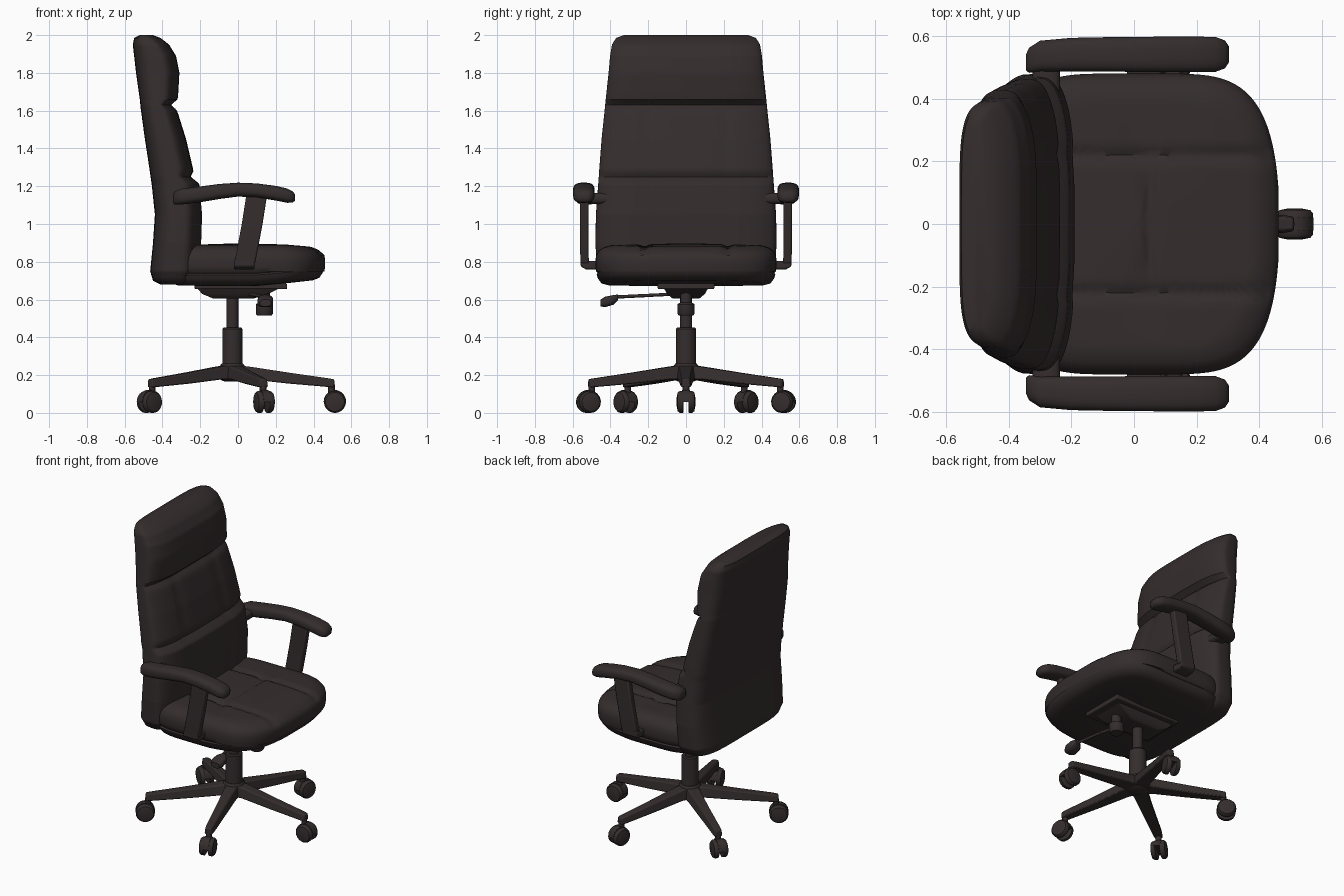
import bpy, bmesh
from math import sin, cos, pi, exp, radians
from mathutils import Vector, Matrix

cube = bpy.data.objects.get("Cube")
if cube:
    bpy.data.objects.remove(cube, do_unlink=True)

dark = bpy.data.materials.new("dark_brown_leather")
dark.use_nodes = True
colour = (0.035, 0.026, 0.027, 1)
dark.diffuse_color = colour
bsdf = dark.node_tree.nodes["Principled BSDF"]
bsdf.inputs["Base Color"].default_value = colour
bsdf.inputs["Roughness"].default_value = 0.6


def loft(name, rings, angle=40, bevel=0):
    """Skin a list of equal-length vertex rings and cap both ends."""
    bm = bmesh.new()
    rows = [[bm.verts.new(p) for p in ring] for ring in rings]
    n = len(rows[0])
    for a, b in zip(rows, rows[1:]):
        for i in range(n):
            j = (i + 1) % n
            bm.faces.new((a[i], a[j], b[j], b[i]))
    bm.faces.new(rows[0])
    bm.faces.new(rows[-1])
    bmesh.ops.recalc_face_normals(bm, faces=bm.faces)
    mesh = bpy.data.meshes.new(name)
    bm.to_mesh(mesh)
    bm.free()
    obj = bpy.data.objects.new(name, mesh)
    bpy.context.collection.objects.link(obj)
    mesh.materials.append(dark)
    if bevel:
        mod = obj.modifiers.new("soft_edges", "BEVEL")
        mod.width, mod.segments = bevel, 2
    bpy.ops.object.select_all(action="DESELECT")
    obj.select_set(True)
    bpy.context.view_layer.objects.active = obj
    bpy.ops.object.shade_smooth_by_angle(angle=radians(angle))
    return obj


def oval(n, power):
    """Unit superellipse points; a high power is closer to a square."""
    def f(v):
        return (1 if v > 0 else -1) * abs(v) ** (2 / power)
    return [(f(cos(2 * pi * (i + .5) / n)), f(sin(2 * pi * (i + .5) / n))) for i in range(n)]


def turned(name, profile, centre=(0, 0, 0), axis=(0, 0, 1), n=24):
    """Solid of revolution from (radius, height) pairs."""
    rot = Vector((0, 0, 1)).rotation_difference(Vector(axis)).to_matrix()
    c = Vector(centre)
    return loft(name, [[c + rot @ Vector((r * u, r * v, h)) for u, v in oval(n, 2)]
                       for r, h in profile])


def groove(d, width):
    return exp(-(d / width) ** 2)


def lerp_keys(keys, z):
    for a, b in zip(keys, keys[1:]):
        if z <= b[0]:
            t = (z - a[0]) / (b[0] - a[0])
            return [p + (q - p) * t for p, q in zip(a, b)]
    return keys[-1]


# Backrest: height, rear x, front x, half width
back_keys = [(.68, -.41, -.26, .40), (.70, -.45, -.22, .44), (.75, -.465, -.20, .47),
             (.9, -.45, -.195, .48), (1.05, -.44, -.19, .477), (1.21, -.457, -.205, .465),
             (1.25, -.463, -.232, .462), (1.28, -.467, -.235, .46), (1.45, -.493, -.275, .447),
             (1.61, -.515, -.325, .43), (1.63, -.517, -.335, .428), (1.66, -.52, -.318, .425),
             (1.8, -.54, -.31, .41), (1.89, -.55, -.328, .402), (1.95, -.557, -.365, .392),
             (1.985, -.55, -.41, .37), (2.0, -.52, -.45, .33)]
levels = sorted({k[0] for k in back_keys} | {.72 + i * .02 for i in range(63)})
rings = []
for z in levels:
    _, xb, xf, w = lerp_keys(back_keys, z)
    ring = []
    for u, v in oval(96, 5):
        y = v * w * (1 - .12 * max(0, -u) ** 2)
        x = (xb + xf) / 2 + u * (xf - xb) / 2
        if u > 0:
            pinch = .018 * (groove(z - 1.63, .02) + groove(z - 1.25, .018))
            if .85 < z < 1.63:
                pinch += .010 * groove(abs(y) - .21, .02)
            x -= u * (pinch + .035 * v ** 4)
        ring.append((x, y, z))
    rings.append(ring)
loft("backrest", rings, 50)

# Seat cushion: scale, height pairs from underside to crown, with a piping groove
seat_profile = [(.05, .675), (.5, .672), (.85, .675), (.93, .685), (.97, .71), (.985, .73),
                (.968, .738), (.99, .748), (1, .775), (1, .81), (.99, .835), (.965, .858),
                (.92, .874), (.86, .884)]
seat_profile += [(.82 - .04 * i, .888 + .0005 * i) for i in range(20)] + [(.02, .898)]
rings = []
for s, h in seat_profile:
    ring = []
    for u, v in oval(128, 5):
        y = s * v * .48
        x = s * u * .385 + .01
        if u > 0:
            x += s * .07 * u * (1 - v * v)
        z = h
        if h > .85:
            z -= .014 * (groove(abs(y) - .22, .018) + groove(x - .05, .018))
            z -= .06 * max(0, x - .25)
        elif h < .74:
            z += .09 * max(0, x - .1)
        ring.append((x, y, z))
    rings.append(ring)
loft("seat_cushion", rings, 50)

# Armrests: x, z, half height, half width, sideways offset
arm_keys = [(-.345, 1.135, .02, .025, .515), (-.335, 1.137, .035, .04, .522),
            (-.30, 1.145, .042, .05, .535), (-.2, 1.157, .042, .054, .54),
            (-.1, 1.172, .04, .055, .541), (0, 1.182, .037, .056, .541),
            (.1, 1.178, .037, .057, .541), (.2, 1.163, .039, .057, .541),
            (.26, 1.15, .038, .056, .541), (.29, 1.143, .03, .045, .541),
            (.303, 1.14, .015, .025, .541)]
# Arm uprights: centre x, sideways offset, z, tilt of the section
post_keys = [(.10, .538, 1.16), (.075, .538, 1.0), (.045, .538, .84), (.035, .535, .79)]
for side, label in ((1, "left"), (-1, "right")):
    loft(label + "_armrest", [[(x, side * (off + u * hw), z + v * hh) for u, v in oval(24, 2.8)]
                              for x, z, hh, hw, off in arm_keys], 60)
    loft(label + "_arm_upright",
         [[(x + .055 * a, side * (off + .022 * b), z)
           for a, b in ((-1, -1), (1, -1), (1, 1), (-1, 1))] for x, off, z in post_keys],
         30, .008)
    # Foot that turns in under the seat edge
    loft(label + "_arm_foot",
         [[(.033 + .055 * a, side * y, z + .022 * b)
           for a, b in ((-1, -1), (1, -1), (1, 1), (-1, 1))]
          for y, z in ((.44, .782), (.53, .782), (.558, .797))], 30, .008)
    # Bracket joining the armrest to the backrest
    loft(label + "_arm_bracket",
         [[(-.28 + .045 * u, side * y, 1.135 + .03 * v) for u, v in oval(16, 3)]
          for y in (.42, .52)])

# Tilt mechanism under the seat
def slab(name, levels, bevel=.006):
    loft(name, [[(x, y, z) for x, y in ((x0, -w), (x1, -w), (x1, w), (x0, w))]
                for z, x0, x1, w in levels], 30, bevel)


slab("mounting_plate", [(.655, -.23, .26, .15), (.685, -.23, .26, .15)])
slab("tilt_housing", [(.605, -.13, .08, .07), (.63, -.19, .16, .10), (.665, -.22, .23, .12)])
turned("tension_knob", [(.038, .515), (.046, .525), (.046, .575), (.03, .585), (.03, .66)],
       (.14, 0, 0))

# Height lever with a flat paddle
start, bend, end = Vector((.05, -.04, .63)), Vector((.1, -.2, .622)), Vector((.145, -.4, .612))
for i, (a, b) in enumerate(((start, bend), (bend, end))):
    turned("lever_rod_%d" % (i + 1), [(.009, 0), (.009, (b - a).length)], a, b - a, 10)
loft("lever_paddle", [[(.145 + u * r, y, z + v * h) for u, v in oval(16, 3)]
                      for y, r, h, z in ((-.36, .018, .015, .612), (-.385, .04, .026, .598),
                                         (-.43, .042, .028, .587), (-.452, .03, .018, .582))])

# Gas column, sleeve and hub
HUB = Vector((-.03, 0, 0))
turned("gas_column", [(.032, .42), (.032, .64)], HUB)
turned("column_sleeve", [(.053, .22), (.053, .445), (.047, .452)], HUB)
turned("base_hub", [(.04, .165), (.062, .175), (.068, .2), (.066, .25), (.056, .262)], HUB)

# Five legs, each with a twin-wheel caster
leg_keys = [(.02, .052, .175, .253), (.09, .046, .178, .245), (.3, .036, .155, .213),
            (.51, .029, .137, .183), (.54, .024, .135, .178)]
for i in range(5):
    turn = Matrix.Translation(HUB) @ Matrix.Rotation(radians(72 * i), 4, "Z")
    tag = "_%d" % (i + 1)
    loft("base_leg" + tag,
         [[turn @ Vector((r, y, z)) for y, z in ((-w, lo), (w, lo), (w * .75, hi), (-w * .75, hi))]
          for r, w, lo, hi in leg_keys], 30, .007)
    turned("caster_stem" + tag, [(.018, .06), (.018, .15)], turn @ Vector((.525, 0, 0)), n=12)
    axle = turn.to_3x3() @ Vector((0, 1, 0))
    centre = turn @ Vector((.543, 0, .058))
    for side in (-1, 1):
        turned("caster_wheel%s_%s" % (tag, "a" if side > 0 else "b"),
               [(.05, .012), (.058, .016), (.058, .034), (.05, .044), (.025, .049)],
               centre, axle * side, 24)
    # Hood bridging the two wheels
    arc = [(cos(radians(a)), sin(radians(a))) for a in range(0, 181, 20)]
    hood = [(.06 * c, .063 * s) for c, s in arc] + [(-.03, 0), (.03, 0)]
    loft("caster_hood" + tag, [[turn @ Vector((.543 + x, y, .058 + z)) for x, z in hood]
                               for y in (-.02, .02)])
